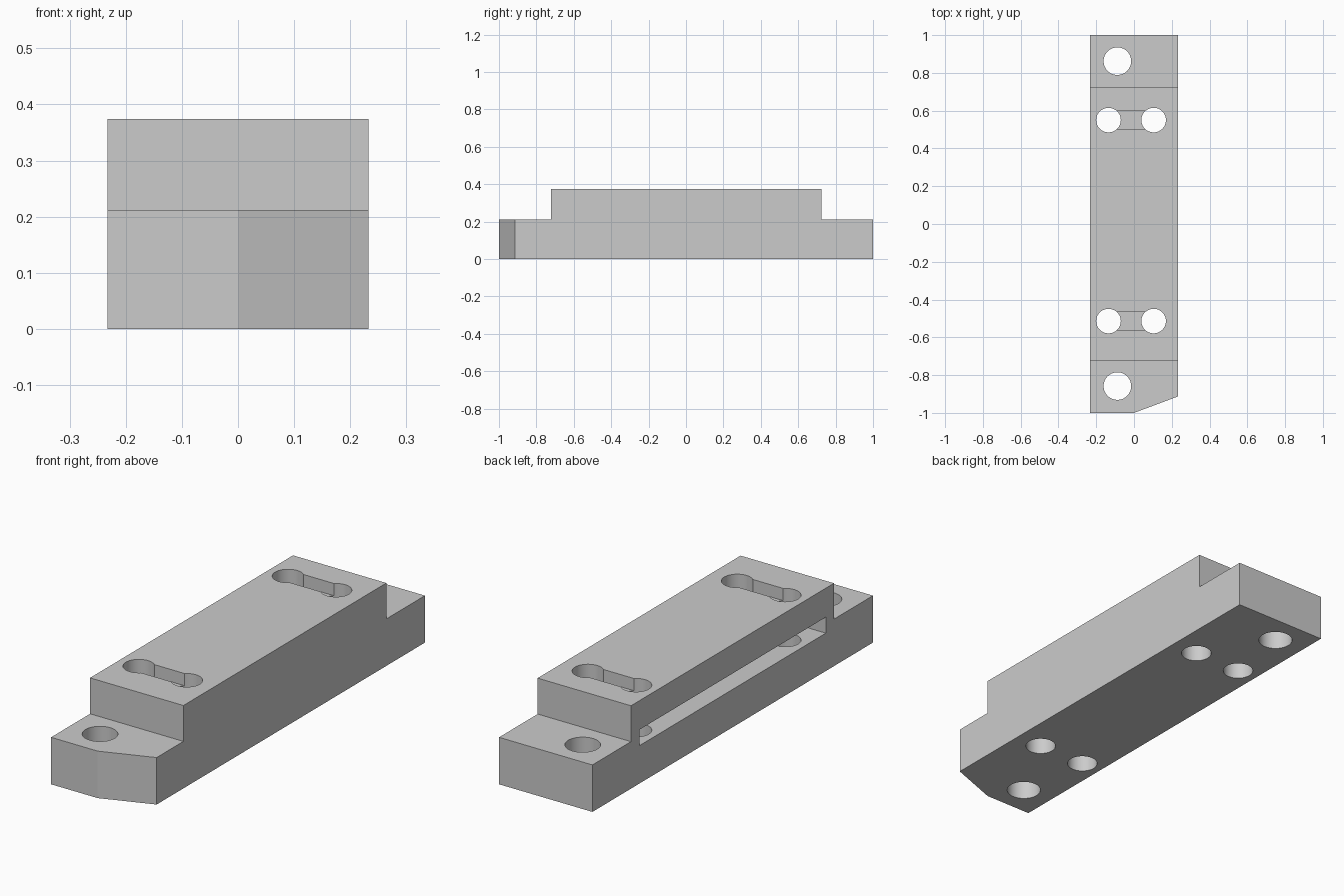
import bpy, bmesh, math
from mathutils import Vector, Matrix

cube = bpy.data.objects.get("Cube")
if cube:
    bpy.data.objects.remove(cube, do_unlink=True)

HALF_W, BASE_TOP, TOP = 0.233, 0.212, 0.374

grey = bpy.data.materials.new("light_grey")
grey.use_nodes = True
grey.diffuse_color = (0.6, 0.6, 0.6, 1)
grey.node_tree.nodes["Principled BSDF"].inputs["Base Color"].default_value = (0.6, 0.6, 0.6, 1)


def make_object(name, bm):
    bmesh.ops.recalc_face_normals(bm, faces=bm.faces)
    mesh = bpy.data.meshes.new(name)
    bm.to_mesh(mesh)
    bm.free()
    mesh.materials.append(grey)
    obj = bpy.data.objects.new(name, mesh)
    bpy.context.collection.objects.link(obj)
    return obj


def box_cutter(low, high):
    low, high = Vector(low), Vector(high)
    bm = bmesh.new()
    place = Matrix.Translation((low + high) / 2) @ Matrix.Diagonal((*(high - low), 1))
    bmesh.ops.create_cube(bm, size=1, matrix=place)
    return make_object("box_cutter", bm)


def hole_cutter(x, y, radius):
    bm = bmesh.new()
    bmesh.ops.create_cone(bm, cap_ends=True, segments=64, radius1=radius, radius2=radius,
                          depth=1, matrix=Matrix.Translation((x, y, 0.2)))
    return make_object("hole_cutter", bm)


# Stepped block: side profile extruded across the width
profile = [(-1, 0), (1, 0), (1, BASE_TOP), (0.725, BASE_TOP), (0.725, TOP),
           (-0.722, TOP), (-0.722, BASE_TOP), (-1, BASE_TOP)]
bm = bmesh.new()
side = bm.faces.new([bm.verts.new((-HALF_W, y, z)) for y, z in profile])
ext = bmesh.ops.extrude_face_region(bm, geom=[side])
moved = [g for g in ext["geom"] if isinstance(g, bmesh.types.BMVert)]
bmesh.ops.translate(bm, verts=moved, vec=(2 * HALF_W, 0, 0))
bmesh.ops.recalc_face_normals(bm, faces=bm.faces)

# Angled front corner
cut = bmesh.ops.bisect_plane(bm, geom=bm.verts[:] + bm.edges[:] + bm.faces[:],
                             plane_co=(0, -1, 0), plane_no=(0.087, -HALF_W, 0),
                             clear_outer=True)
bmesh.ops.remove_doubles(bm, verts=bm.verts, dist=1e-5)
bmesh.ops.holes_fill(bm, edges=[e for e in bm.edges if e.is_boundary])
block = make_object("mounting_block", bm)

# Long pocket open on one side
cutters = [box_cutter((-0.4, -0.664, 0.171), (0.17, 0.664, 0.243))]

# Paired holes joined by a shallow groove
for y in (0.55, -0.514):
    cutters.append(box_cutter((-0.135, y - 0.048, TOP - 0.055), (0.104, y + 0.048, 0.5)))
    cutters += [hole_cutter(x, y, 0.065) for x in (-0.135, 0.104)]

# Larger fixing holes in the end steps
cutters += [hole_cutter(-0.088, y, 0.073) for y in (0.862, -0.858)]

for c in cutters:
    c.hide_render = True
    mod = block.modifiers.new("cut", 'BOOLEAN')
    mod.operation, mod.solver, mod.object = 'DIFFERENCE', 'EXACT', c

# Bake the cuts and drop the cutters
graph = bpy.context.evaluated_depsgraph_get()
result = bpy.data.meshes.new_from_object(block.evaluated_get(graph))
block.modifiers.clear()
block.data = result
for c in cutters:
    bpy.data.objects.remove(c, do_unlink=True)

bpy.ops.object.select_all(action='DESELECT')
block.select_set(True)
bpy.context.view_layer.objects.active = block
bpy.ops.object.shade_smooth_by_angle(angle=math.radians(15))
